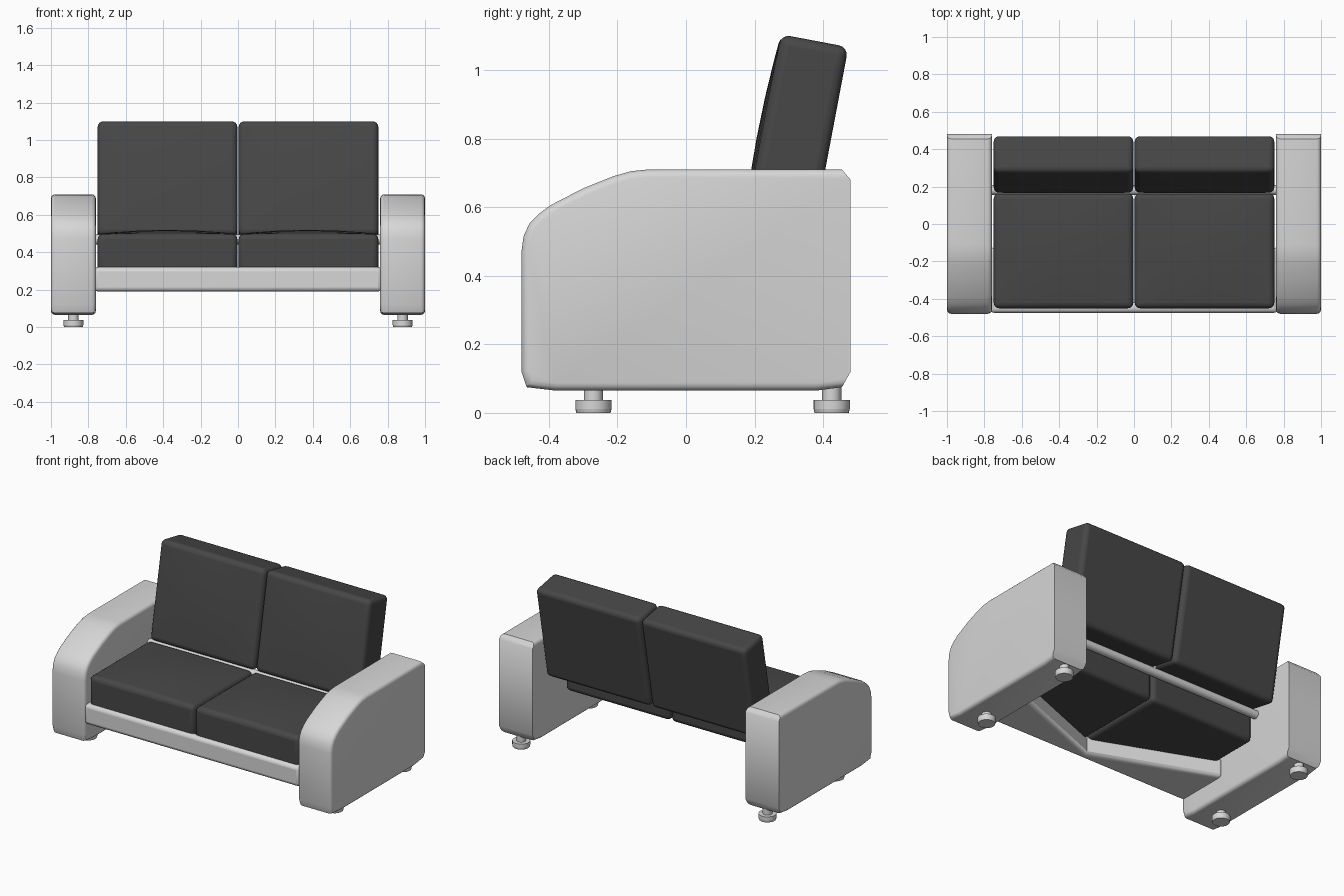
import bpy, bmesh, math
from mathutils import Matrix, Vector

if "Cube" in bpy.data.objects:
    bpy.data.objects.remove(bpy.data.objects["Cube"])


def material(name, v):
    m = bpy.data.materials.new(name)
    m.diffuse_color = (v, v, v, 1)
    m.use_nodes = True
    m.node_tree.nodes["Principled BSDF"].inputs["Base Color"].default_value = m.diffuse_color
    return m


LIGHT = material("light grey", 0.68)
DARK = material("charcoal", 0.063)


def finish(bm, name, mat, bevel=0, segments=3):
    bmesh.ops.recalc_face_normals(bm, faces=bm.faces[:])
    me = bpy.data.meshes.new(name)
    bm.to_mesh(me)
    bm.free()
    me.materials.append(mat)
    ob = bpy.data.objects.new(name, me)
    bpy.context.collection.objects.link(ob)
    if bevel:
        b = ob.modifiers.new("bevel", 'BEVEL')
        b.width, b.segments = bevel, segments
        b.limit_method, b.angle_limit = 'ANGLE', math.radians(50)
    bpy.ops.object.select_all(action='DESELECT')
    ob.select_set(True)
    bpy.context.view_layer.objects.active = ob
    bpy.ops.object.shade_smooth_by_angle(angle=math.radians(40))
    return ob


def extrude(points, vec):
    """Solid prism from a closed outline."""
    bm = bmesh.new()
    f = bm.faces.new([bm.verts.new(p) for p in points])
    r = bmesh.ops.extrude_face_region(bm, geom=[f])
    bmesh.ops.translate(bm, vec=vec, verts=[v for v in r['geom'] if isinstance(v, bmesh.types.BMVert)])
    return bm


def cushion(name, size, crown, matrix):
    """Padded box, crowned on its local +z face."""
    bm = bmesh.new()
    bmesh.ops.create_cube(bm, size=1, matrix=Matrix.Diagonal((*size, 1)))
    for axis in (0, 1):
        for t in (-0.38, -0.2, 0, 0.2, 0.38):
            n = Vector((axis == 0, axis == 1, 0))
            bmesh.ops.bisect_plane(bm, geom=bm.verts[:] + bm.edges[:] + bm.faces[:],
                                   plane_co=n * size[axis] * t, plane_no=n)
    for v in bm.verts:
        if v.co.z > 0:
            a, b = 2 * v.co.x / size[0], 2 * v.co.y / size[1]
            v.co.z += crown * (1 - a * a) * (1 - b * b)
    bm.transform(matrix)
    finish(bm, name, DARK, 0.028, 4)


# Arm side outline (y, z)
ARM = [(-0.465, 0.075), (-0.48, 0.12), (-0.48, 0.47), (-0.474, 0.515), (-0.457, 0.552),
       (-0.43, 0.58), (-0.395, 0.606), (-0.30, 0.655), (-0.21, 0.691), (-0.16, 0.705),
       (-0.11, 0.71), (0.455, 0.71), (0.48, 0.68), (0.48, 0.12), (0.455, 0.075), (0.38, 0.065), (-0.38, 0.065)]

for side, s in (("right", 1), ("left", -1)):
    # Arm: outline slab with rounded rims everywhere but the back
    bm = extrude([(s * 0.76, y, z) for y, z in ARM], (s * 0.24, 0, 0))
    rim = [e for e in bm.edges if abs(e.verts[0].co.x - e.verts[1].co.x) < 1e-4
           and max(v.co.y for v in e.verts) < 0.47]
    bmesh.ops.bevel(bm, geom=rim, offset=0.022, segments=3, profile=0.5, affect='EDGES', clamp_overlap=True)
    finish(bm, side + "_arm", LIGHT)

    # Feet: stem on a wider disc
    for end, y in (("front", -0.27), ("back", 0.425)):
        bm = bmesh.new()
        for r1, r2, z0, z1 in ((0.05, 0.053, 0, 0.012), (0.053, 0.053, 0.012, 0.037), (0.028, 0.028, 0.035, 0.08)):
            bmesh.ops.create_cone(bm, cap_ends=True, segments=24, radius1=r1, radius2=r2, depth=z1 - z0,
                                  matrix=Matrix.Translation((s * 0.88, y, (z0 + z1) / 2)))
        finish(bm, f"{side}_{end}_foot", LIGHT)

    # Seat and leaning back cushions
    cushion(side + "_seat_cushion", (0.746, 0.615, 0.205), 0.022,
            Matrix.Translation((s * 0.377, -0.143, 0.395)))
    cushion(side + "_back_cushion", (0.746, 0.62, 0.2), 0.014,
            Matrix.Translation((s * 0.377, 0.318, 0.781)) @ Matrix.Rotation(math.radians(79.3), 4, 'X'))

# Front rail with a V-shaped rear edge
rail = [(-0.77, -0.475), (0.77, -0.475), (0.77, -0.12), (0, -0.42), (-0.77, -0.12)]
finish(extrude([(x, y, 0.19) for x, y in rail], (0, 0, 0.13)), "front_rail", LIGHT, 0.022)

# Round bar behind the seat
bm = bmesh.new()
bmesh.ops.create_cone(bm, cap_ends=True, segments=20, radius1=0.026, radius2=0.026, depth=1.56,
                      matrix=Matrix.Translation((0, 0.182, 0.468)) @ Matrix.Rotation(math.pi / 2, 4, 'Y'))
finish(bm, "back_bar", LIGHT)
